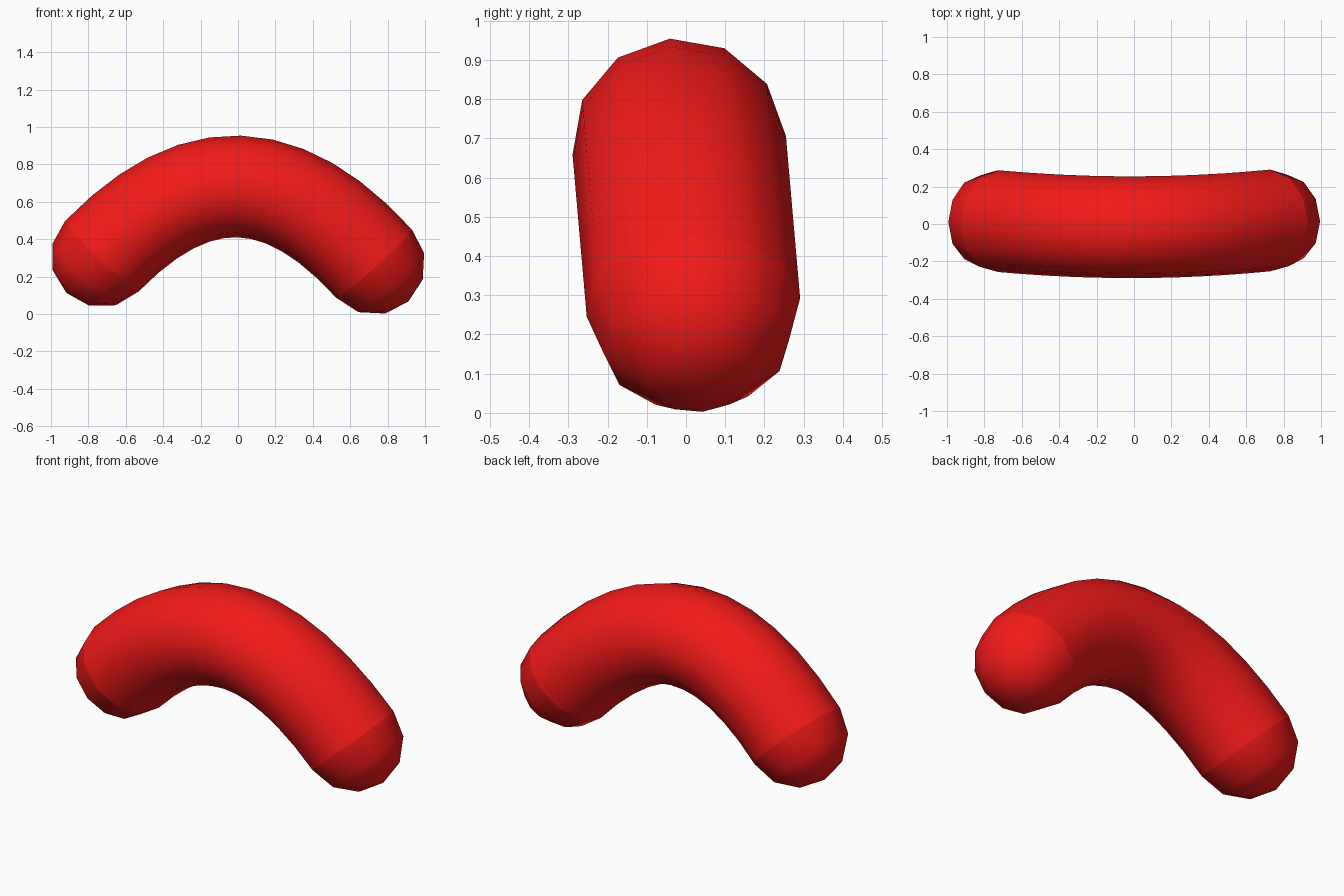
import bpy, bmesh, math
from mathutils import Matrix, Vector

if "Cube" in bpy.data.objects:
    bpy.data.objects.remove(bpy.data.objects["Cube"])

R = 0.273
TILT = math.radians(5)
PIVOT = Vector((0, 0, 0.485))
LEFT, RIGHT = Vector((-0.728, 0, 0.308)), Vector((0.728, 0, 0.268))
HANDLE = 0.72

red = bpy.data.materials.new("red")
red.diffuse_color = (0.9, 0.01, 0.01, 1)
red.use_nodes = True
red.node_tree.nodes["Principled BSDF"].inputs["Base Color"].default_value = red.diffuse_color

# directions pointing out of each end
out_left = Vector((-math.sin(math.radians(44)), 0, -math.cos(math.radians(44))))
out_right = Vector((math.sin(math.radians(42)), 0, -math.cos(math.radians(42))))


def place(obj):
    """Lean the part slightly toward the front, about the middle of the body."""
    obj.data.materials.append(red)
    obj.location = PIVOT
    obj.rotation_euler = (TILT, 0, 0)
    bpy.context.collection.objects.link(obj)


# curved body: one bezier span with a 12-sided round bevel
curve = bpy.data.curves.new("curved_body", "CURVE")
curve.dimensions = "3D"
curve.resolution_u = 12
curve.bevel_depth = R
curve.bevel_resolution = 4
spline = curve.splines.new("BEZIER")
spline.bezier_points.add(1)
for point, co, out, sign in zip(spline.bezier_points, (LEFT, RIGHT),
                                (out_left, out_right), (1, -1)):
    point.handle_left_type = point.handle_right_type = "FREE"
    point.co = co - PIVOT
    point.handle_left = point.co + out * HANDLE * sign
    point.handle_right = point.co - out * HANDLE * sign
place(bpy.data.objects.new("curved_body", curve))


# rounded ends: 12-sided half spheres
def end_cap(name, centre, out):
    bm = bmesh.new()
    bmesh.ops.create_uvsphere(bm, u_segments=12, v_segments=6, radius=R)
    bmesh.ops.delete(bm, geom=[v for v in bm.verts if v.co.z < -0.01], context="VERTS")
    # local z follows the outward direction, local y stays along y
    y = Vector((0, 1, 0))
    x = y.cross(out)
    turn = Matrix((x, y, out)).transposed().to_4x4()
    bm.transform(Matrix.Translation(centre - PIVOT) @ turn)
    for f in bm.faces:
        f.smooth = True
    mesh = bpy.data.meshes.new(name)
    bm.to_mesh(mesh)
    bm.free()
    place(bpy.data.objects.new(name, mesh))


end_cap("left_end", LEFT, out_left)
end_cap("right_end", RIGHT, out_right)
